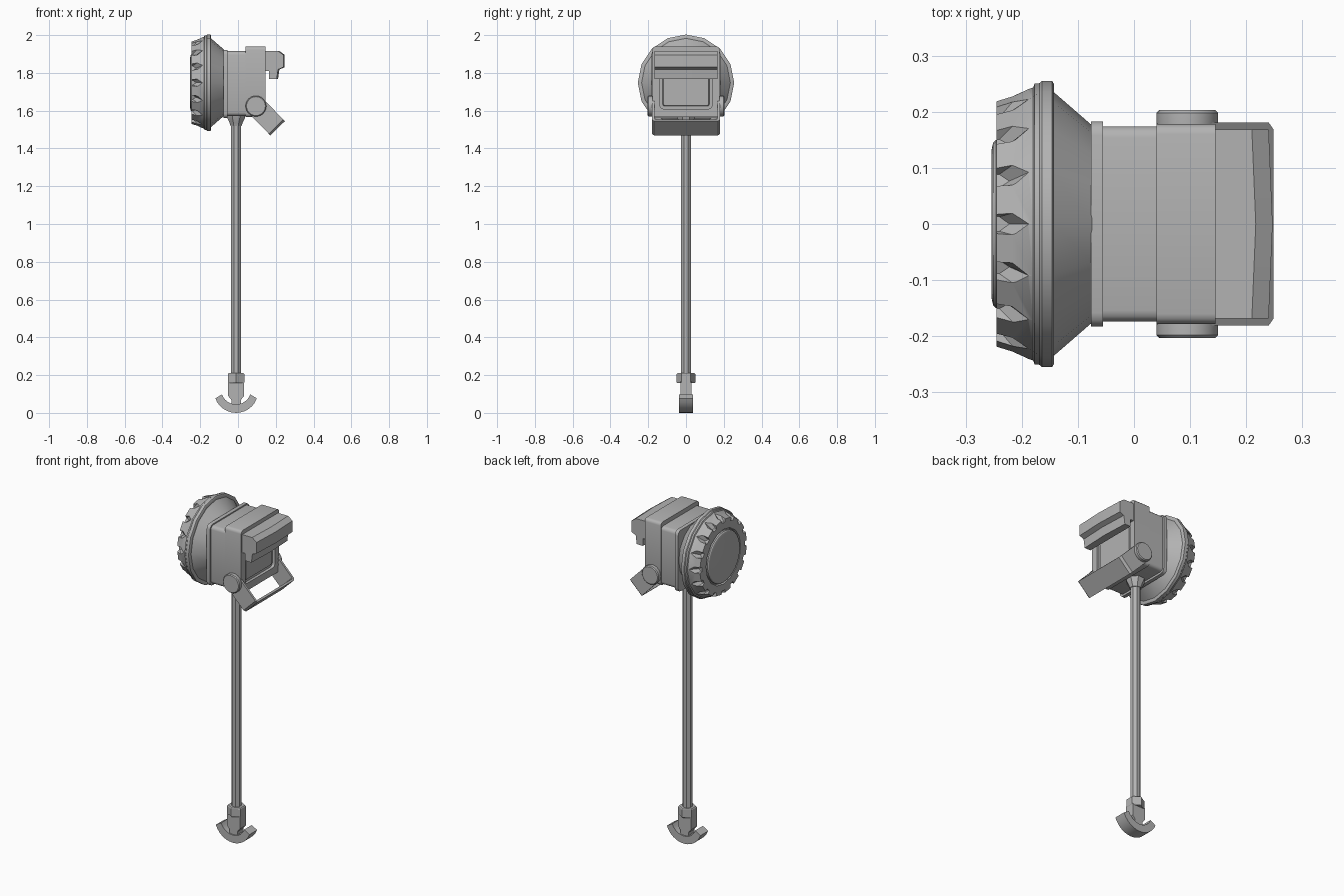
import bpy, bmesh
from math import sin, cos, pi, radians
from mathutils import Vector

cube = bpy.data.objects.get("Cube")
if cube:
    bpy.data.objects.remove(cube, do_unlink=True)

grey = bpy.data.materials.new("grey_metal")
grey.use_nodes = True
COLOUR = (0.45, 0.45, 0.45, 1)
grey.diffuse_color = COLOUR
grey.node_tree.nodes["Principled BSDF"].inputs["Base Color"].default_value = COLOUR

AXIS_Z = 1.748   # height of the lamp axis
POLE_X = -0.01   # pole position


def add_loft(bm, rings):
    """Skin a list of equal-length point rings and cap both ends."""
    rows = [[bm.verts.new(p) for p in ring] for ring in rings]
    n = len(rows[0])
    for a, b in zip(rows, rows[1:]):
        for i in range(n):
            j = (i + 1) % n
            bm.faces.new((a[i], a[j], b[j], b[i]))
    bm.faces.new(rows[0][::-1])
    bm.faces.new(rows[-1])


def build(name, *lofts):
    bm = bmesh.new()
    for rings in lofts:
        add_loft(bm, rings)
    bmesh.ops.recalc_face_normals(bm, faces=bm.faces)
    mesh = bpy.data.meshes.new(name)
    bm.to_mesh(mesh)
    bm.free()
    mesh.materials.append(grey)
    obj = bpy.data.objects.new(name, mesh)
    bpy.context.collection.objects.link(obj)
    return obj


def smooth(obj):
    bpy.ops.object.select_all(action='DESELECT')
    obj.select_set(True)
    bpy.context.view_layer.objects.active = obj
    bpy.ops.object.shade_smooth_by_angle(angle=radians(32))


def turned(profile, sides, axis, centre, turn=0.0):
    """Rings of (position, radius) along the x, y or z axis."""
    rings = []
    for pos, r in profile:
        ring = []
        for i in range(sides):
            t = 2 * pi * i / sides + turn
            c, s = r * cos(t), r * sin(t)
            offset = {'x': (pos, c, s), 'y': (c, pos, s), 'z': (c, s, pos)}[axis]
            ring.append(Vector(centre) + Vector(offset))
        rings.append(ring)
    return rings


def rounded_rect(x, half_y, z0, z1, r, steps=3):
    ring = []
    corners = [(half_y - r, z1 - r), (r - half_y, z1 - r),
               (r - half_y, z0 + r), (half_y - r, z0 + r)]
    for k, (y, z) in enumerate(corners):
        for i in range(steps + 1):
            t = pi / 2 * (k + i / steps)
            ring.append((x, y + r * cos(t), z + r * sin(t)))
    return ring


def side_profile(points, half_y):
    """Extrude an x-z outline across y."""
    return [[(x, y, z) for x, z in points] for y in (-half_y, half_y)]


# Lamp head: rim, flange and rear cone, facing -x
head = build("lamp_head", turned(
    [(-0.236, 0.157), (-0.245, 0.162), (-0.245, 0.222), (-0.18, 0.243),
     (-0.177, 0.25), (-0.168, 0.251), (-0.164, 0.255), (-0.146, 0.255),
     (-0.143, 0.25), (-0.143, 0.235), (-0.075, 0.176)],
    16, 'x', (0, 0, AXIS_Z)))

# Pointed grip notches cut around the rim
NOTCHES = 16
cuts = []
for k in range(NOTCHES):
    t = 2 * pi * k / NOTCHES
    out = Vector((0, cos(t), sin(t)))
    side = Vector((0, -sin(t), cos(t)))
    rings = []
    for r, w, tip in ((0.2, 0.013, -0.222), (0.24, 0.022, -0.188), (0.28, 0.022, -0.188)):
        shoulder = tip - 0.018
        outline = [(-0.27, -w), (shoulder, -w), (tip, 0), (shoulder, w), (-0.27, w)]
        rings.append([Vector((x, 0, AXIS_Z)) + out * r + side * s for x, s in outline])
    cuts.append(rings)
cutter = build("notch_cutter", *cuts)
cutter.hide_render = True
mod = head.modifiers.new("notches", 'BOOLEAN')
mod.object = cutter
mod.operation = 'DIFFERENCE'
mod.solver = 'EXACT'
bpy.ops.object.select_all(action='DESELECT')
bpy.context.view_layer.objects.active = head
head.select_set(True)
bpy.ops.object.modifier_apply(modifier=mod.name)
bpy.data.objects.remove(cutter, do_unlink=True)

parts = [head]

# Slightly domed lens
parts.append(build("lens", turned(
    [(-0.23, 0.151), (-0.246, 0.15), (-0.251, 0.145), (-0.254, 0.132)],
    32, 'x', (0, 0, AXIS_Z))))

# Housing: front plate, body and rear band with a recessed back panel
parts.append(build("front_plate", [
    rounded_rect(x, 0.183, 1.56, 1.922, 0.025) for x in (-0.077, -0.055)]))
parts.append(build("body", [
    rounded_rect(x, 0.174, 1.572, 1.915, 0.02) for x in (-0.06, 0.05)]))
parts.append(build("rear_band", [
    rounded_rect(0.04, 0.178, 1.567, 1.94, 0.018),
    rounded_rect(0.145, 0.178, 1.567, 1.94, 0.018),
    rounded_rect(0.145, 0.138, 1.61, 1.86, 0.018),
    rounded_rect(0.128, 0.138, 1.61, 1.86, 0.018),
    rounded_rect(0.128, 0.124, 1.624, 1.846, 0.012),
    rounded_rect(0.136, 0.12, 1.628, 1.842, 0.01)]))

# Overhanging rear hood, slightly bowed at the middle
hood_outline = [(0.13, 1.917), (0.21, 1.917), (0.24, 1.896), (0.24, 1.83),
                (0.212, 1.818), (0.205, 1.767), (0.165, 1.767),
                (0.165, 1.81), (0.13, 1.81)]
parts.append(build("rear_hood", [
    [(x + (bow if x > 0.2 else 0), y, z) for x, z in hood_outline]
    for y, bow in ((-0.168, 0), (0, 0.007), (0.168, 0))]))

# Tilted U-shaped bracket and its pivot knobs
pivot = Vector((0.095, 0, 1.624))
along = Vector((0.7, 0, -0.714))
across = Vector((0.714, 0, 0.7))
half_u = [(0.181, 0), (0.181, 0.152), (0.169, 0.164)]
inner_u = [(0.163, 0.152), (0.168, 0.147), (0.168, 0)]
outline = (half_u + [(-y, u) for y, u in reversed(half_u)]
           + [(-y, u) for y, u in reversed(inner_u)] + inner_u)
parts.append(build("bracket", [
    [pivot + Vector((0, y, 0)) + along * u + across * w for y, u in outline]
    for w in (-0.054, 0.054)]))
for label, s in (("left", 1), ("right", -1)):
    parts.append(build("pivot_knob_" + label, turned(
        [(s * 0.165, 0.054), (s * 0.181, 0.055), (s * 0.198, 0.055), (s * 0.203, 0.05)],
        24, 'y', pivot * 1.0)))

# Neck, pole and nut
base = (POLE_X, 0, 0)
parts.append(build("neck", turned(
    [(1.52, 0.032), (1.535, 0.037), (1.56, 0.05), (1.58, 0.054)], 8, 'z', base, pi / 8)))
parts.append(build("pole", turned([(0.19, 0.028), (1.54, 0.028)], 8, 'z', base, pi / 8)))
parts.append(build("nut", turned(
    [(0.157, 0.046), (0.162, 0.05), (0.205, 0.05), (0.21, 0.046)], 6, 'z', base, pi / 6)))

# Flat stem and crescent foot
stem = [(-0.042, 0.165), (0.042, 0.165), (0.042, 0.09), (0.025, 0.068),
        (0.025, 0.03), (-0.025, 0.03), (-0.025, 0.068), (-0.042, 0.09)]
parts.append(build("stem", side_profile([(x + POLE_X, z) for x, z in stem], 0.028)))
STEPS = 12
angles = [radians(-70 + 140 * i / STEPS) for i in range(STEPS + 1)]
arc = [(0.117 * sin(a), 0.117 - 0.117 * cos(a)) for a in angles]
arc += [(0.08 * sin(a), 0.125 - 0.08 * cos(a)) for a in reversed(angles)]
parts.append(build("foot", side_profile([(x + POLE_X, z) for x, z in arc], 0.036)))

for part in parts:
    smooth(part)
